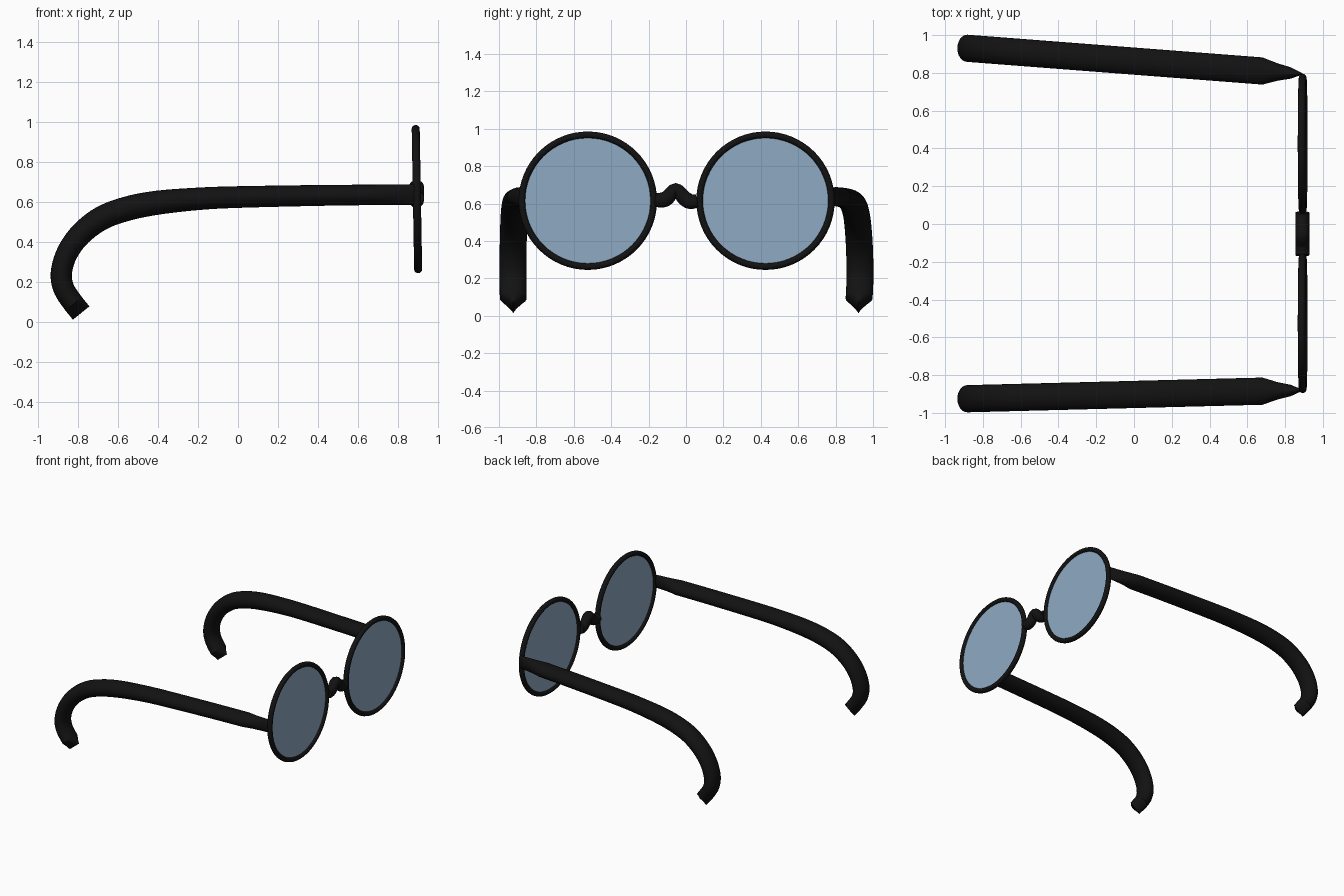
import bpy, bmesh, math
from mathutils import Vector, Matrix

if "Cube" in bpy.data.objects:
    bpy.data.objects.remove(bpy.data.objects["Cube"])


def material(name, rgb):
    m = bpy.data.materials.new(name)
    m.diffuse_color = (*rgb, 1)
    m.use_nodes = True
    m.node_tree.nodes["Principled BSDF"].inputs["Base Color"].default_value = m.diffuse_color
    return m


BLACK = material("black_frame", (0.006, 0.006, 0.006))
BLUE = material("tinted_lens", (0.27, 0.40, 0.54))


def finish(bm, name, mat):
    bmesh.ops.recalc_face_normals(bm, faces=bm.faces)
    me = bpy.data.meshes.new(name)
    bm.to_mesh(me)
    bm.free()
    ob = bpy.data.objects.new(name, me)
    bpy.context.collection.objects.link(ob)
    me.materials.append(mat)
    bpy.ops.object.select_all(action='DESELECT')
    ob.select_set(True)
    bpy.context.view_layer.objects.active = ob
    bpy.ops.object.shade_smooth_by_angle(angle=math.radians(40))
    return ob


def spline(pts, steps):
    """Catmull-Rom through points of any dimension."""
    out = []
    for i in range(len(pts) - 1):
        p0, p1, p2, p3 = (pts[max(i - 1, 0)], pts[i], pts[i + 1],
                          pts[min(i + 2, len(pts) - 1)])
        for s in range(steps):
            t = s / steps
            out.append([0.5 * (2 * b + (c - a) * t + (2 * a - 5 * b + 4 * c - d) * t * t
                               + (3 * b - a - 3 * c + d) * t ** 3)
                        for a, b, c, d in zip(p0, p1, p2, p3)])
    return out + [list(pts[-1])]


def sweep(name, stations, side, mat, n=24):
    """Elliptical tube; each station is (x, y, z, half width along side, half height)."""
    bm = bmesh.new()
    rings = []
    for i, st in enumerate(stations):
        c = Vector(st[:3])
        a = Vector(stations[max(i - 1, 0)][:3])
        b = Vector(stations[min(i + 1, len(stations) - 1)][:3])
        up = (b - a).cross(side).normalized()
        rings.append([bm.verts.new(c + side * st[3] * math.cos(k * math.tau / n)
                                   + up * st[4] * math.sin(k * math.tau / n))
                      for k in range(n)])
    for r, q in zip(rings, rings[1:]):
        for k in range(n):
            bm.faces.new((r[k], r[(k + 1) % n], q[(k + 1) % n], q[k]))
    bm.faces.new(rings[0])
    bm.faces.new(rings[-1])
    return finish(bm, name, mat)


# Rims and lenses, leaning back very slightly
TILT = Matrix.Rotation(math.radians(-1), 4, 'Y')
for label, cy in (("left", -0.525), ("right", 0.425)):
    place = Matrix.Translation((0.893, cy, 0.615)) @ TILT
    bm = bmesh.new()
    N, M = 64, 12
    grid = []
    for i in range(N):
        a = i * math.tau / N
        ring = []
        for j in range(M):
            b = j * math.tau / M
            r = 0.352 + 0.018 * math.cos(b)
            ring.append(bm.verts.new(place @ Vector(
                (0.02 * math.sin(b), r * math.cos(a), r * math.sin(a)))))
        grid.append(ring)
    for i in range(N):
        for j in range(M):
            p, q = grid[i], grid[(i + 1) % N]
            bm.faces.new((p[j], q[j], q[(j + 1) % M], p[(j + 1) % M]))
    finish(bm, label + "_rim", BLACK)

    bm = bmesh.new()
    bmesh.ops.create_cone(bm, cap_ends=True, segments=64, radius1=0.342, radius2=0.342,
                          depth=0.008, matrix=place @ Matrix.Rotation(math.pi / 2, 4, 'Y'))
    finish(bm, label + "_lens", BLUE)

# Arched nose bridge
bridge = [(-0.165, 0.622, 0.034), (-0.135, 0.618, 0.040), (-0.10, 0.630, 0.040),
          (-0.055, 0.677, 0.033), (-0.01, 0.630, 0.040), (0.025, 0.610, 0.040),
          (0.06, 0.615, 0.034)]
sweep("nose_bridge", spline([(0.891, y, z, 0.037, h) for y, z, h in bridge], 5),
      Vector((1, 0, 0)), BLACK)

# Temple arms: (x, z, half height), hooked behind the ear
arm = [(0.68, 0.636, 0.051), (0.40, 0.633, 0.052), (0.0, 0.625, 0.054),
       (-0.20, 0.616, 0.056), (-0.40, 0.597, 0.060), (-0.55, 0.568, 0.061),
       (-0.68, 0.520, 0.060), (-0.785, 0.440, 0.057), (-0.853, 0.345, 0.054),
       (-0.882, 0.245, 0.053), (-0.868, 0.165, 0.053), (-0.82, 0.092, 0.053)]
for label, y_hinge, y_front, y_back in (("left", -0.88, -0.885, -0.925),
                                        ("right", 0.795, 0.81, 0.93)):
    def y_at(x):
        return y_front + (y_back - y_front) * (0.68 - x) / 1.56
    # flattened wedge at the hinge
    hinge = [(0.892, y_hinge, 0.637, 0.003, 0.051),
             (0.83, y_hinge + (y_front - y_hinge) * 0.3, 0.637, 0.030, 0.051),
             (0.76, y_hinge + (y_front - y_hinge) * 0.65, 0.637, 0.046, 0.051)]
    body = spline([(x, y_at(x), z, 0.072, h) for x, z, h in arm], 5)
    # pinched tip
    tip = [(-0.783, y_at(-0.783), 0.046, 0.002, 0.053)]
    sweep(label + "_temple_arm", hinge + body + tip, Vector((0, 1, 0)), BLACK)
